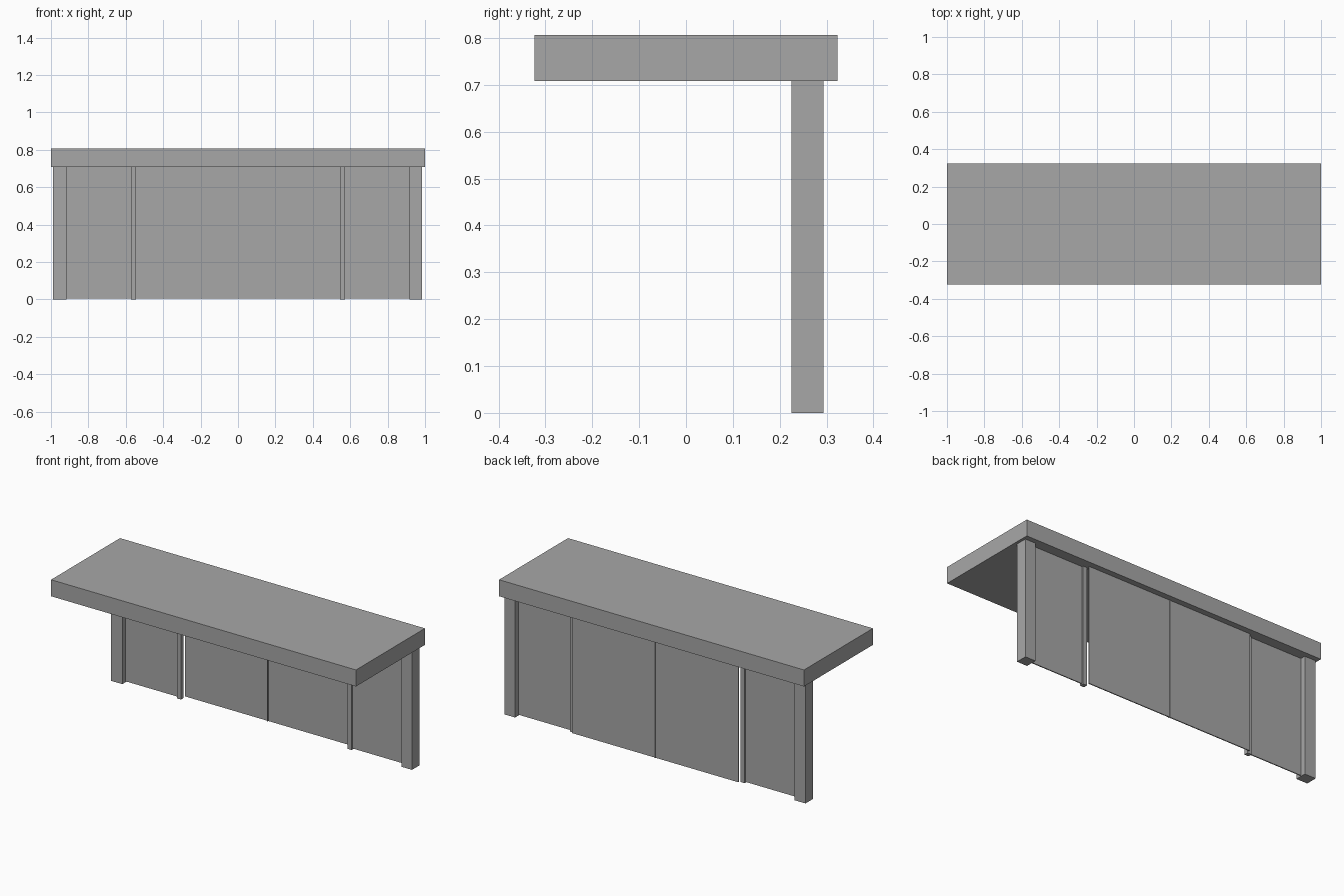
import bpy

cube = bpy.data.objects.get("Cube")
if cube:
    bpy.data.objects.remove(cube, do_unlink=True)

# Single plain grey
grey = bpy.data.materials.new("plain_grey")
grey.use_nodes = True
colour = (0.39, 0.39, 0.39, 1)
grey.diffuse_color = colour
grey.node_tree.nodes["Principled BSDF"].inputs["Base Color"].default_value = colour


def box(name, x, y, z):
    """Flat-faced box given by its (min, max) on each axis."""
    spans = (x, y, z)
    bpy.ops.mesh.primitive_cube_add(size=1)
    ob = bpy.context.object
    ob.name = name
    ob.location = [(a + b) / 2 for a, b in spans]
    ob.scale = [b - a for a, b in spans]
    ob.data.materials.append(grey)
    return ob


ROOF_BOTTOM = 0.708
PANEL_Z = (0.005, ROOF_BOTTOM)
POST_Z = (0, ROOF_BOTTOM)

# Slab roof overhanging to the front
box("roof", (-1, 1), (-0.323, 0.323), (ROOF_BOTTOM, 0.806))

# Posts and wall panels, one of each per side
for side, s, outer in (("left", 1, 0.984), ("right", -1, 0.989)):
    def span(a, b):
        return tuple(sorted((s * a, s * b)))
    box(side + "_end_post", span(0.916, outer), (0.225, 0.293), POST_Z)
    box(side + "_slim_post", span(0.546, 0.573), (0.245, 0.270), POST_Z)
    box(side + "_outer_panel", span(0.573, 0.916), (0.256, 0.262), PANEL_Z)
    # Middle panels hang clear behind the slim posts
    box(side + "_middle_panel", span(0, 0.546), (0.282, 0.288), PANEL_Z)

# Thin fin where the middle panels meet
box("middle_fin", (-0.001, 0.001), (0.275, 0.293), PANEL_Z)
